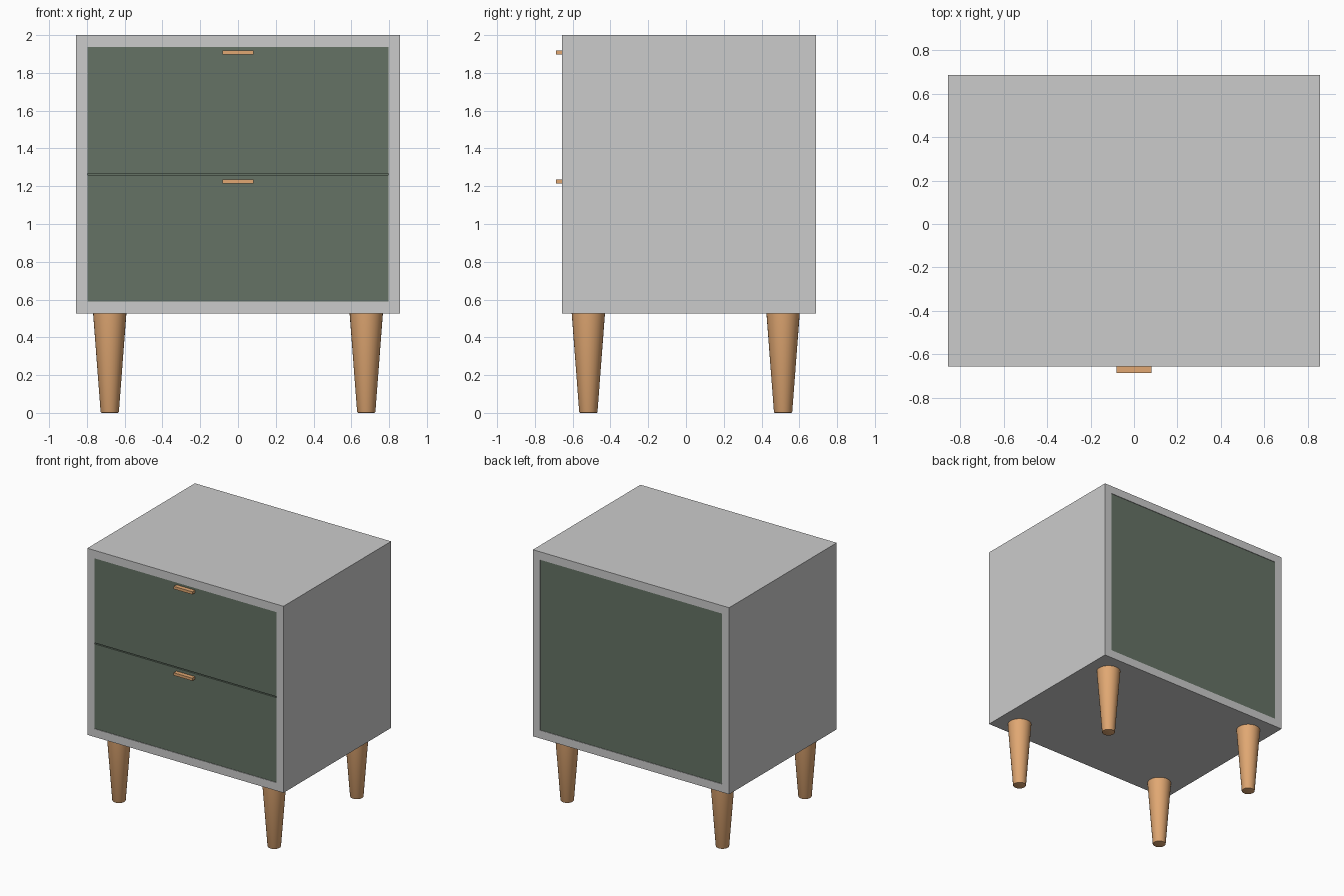
import bpy, bmesh, math

if "Cube" in bpy.data.objects:
    bpy.data.objects.remove(bpy.data.objects["Cube"])

# Main dimensions
W, IW = 0.858, 0.796            # outer / inner half width
Z0, Z1 = 0.525, 2.0             # cabinet bottom / top
IZ0, IZ1 = 0.589, 1.937         # opening bottom / top
Y0, Y1 = -0.657, 0.687          # cabinet front / back
MID, GAP = 1.263, 0.004         # split between the drawers


def material(name, rgb):
    m = bpy.data.materials.new(name)
    m.diffuse_color = (*rgb, 1)
    m.use_nodes = True
    m.node_tree.nodes["Principled BSDF"].inputs["Base Color"].default_value = m.diffuse_color
    return m


green = material("green_paint", (0.13, 0.17, 0.13))
wood = material("wood", (0.75, 0.39, 0.17))


def finish(bm, name, mat):
    bmesh.ops.recalc_face_normals(bm, faces=bm.faces)
    me = bpy.data.meshes.new(name)
    bm.to_mesh(me)
    bm.free()
    ob = bpy.data.objects.new(name, me)
    bpy.context.collection.objects.link(ob)
    if mat:
        me.materials.append(mat)
    return ob


def prism(name, profile, y0, y1, mat=None):
    """Extrude an x-z profile from y0 to y1."""
    bm = bmesh.new()
    face = bm.faces.new([bm.verts.new((x, y0, z)) for x, z in profile])
    new = bmesh.ops.extrude_face_region(bm, geom=[face])["geom"]
    verts = [v for v in new if isinstance(v, bmesh.types.BMVert)]
    bmesh.ops.translate(bm, verts=verts, vec=(0, y1 - y0, 0))
    return finish(bm, name, mat)


def box(name, hw, z0, z1, y0, y1, mat):
    return prism(name, [(-hw, z0), (hw, z0), (hw, z1), (-hw, z1)], y0, y1, mat)


# Casing: four boards with mitred corners
outer = [(-W, Z0), (W, Z0), (W, Z1), (-W, Z1)]
inner = [(-IW, IZ0), (IW, IZ0), (IW, IZ1), (-IW, IZ1)]
for i, side in enumerate(("bottom", "right", "top", "left")):
    j = (i + 1) % 4
    prism(side + "_board", [outer[i], outer[j], inner[j], inner[i]], Y0, Y1)

# Drawers with pulls, and the back panel
for label, z0, z1, pull in (("upper", MID + GAP, IZ1, 1.897),
                            ("lower", IZ0, MID - GAP, 1.214)):
    box(label + "_drawer", IW, z0, z1, Y0 + 0.004, Y1 - 0.06, green)
    box(label + "_pull", 0.081, pull, pull + 0.021, -0.687, Y0 + 0.006, wood)
box("back_panel", IW, IZ0, IZ1, Y1 - 0.05, Y1 - 0.004, green)

# Tapered legs with a softened foot
for fb, y in (("front", -0.517), ("back", 0.514)):
    for lr, x in (("left", -0.679), ("right", 0.679)):
        bm = bmesh.new()
        bmesh.ops.create_cone(bm, cap_ends=True, segments=32,
                              radius1=0.048, radius2=0.088, depth=Z0)
        foot = [e for e in bm.edges if all(v.co.z < 0 for v in e.verts)]
        bmesh.ops.bevel(bm, geom=foot, offset=0.005, segments=2,
                        affect='EDGES', profile=0.5)
        leg = finish(bm, f"{fb}_{lr}_leg", wood)
        leg.location = (x, y, Z0 / 2)
        bpy.ops.object.select_all(action='DESELECT')
        leg.select_set(True)
        bpy.context.view_layer.objects.active = leg
        bpy.ops.object.shade_smooth_by_angle(angle=math.radians(40))
